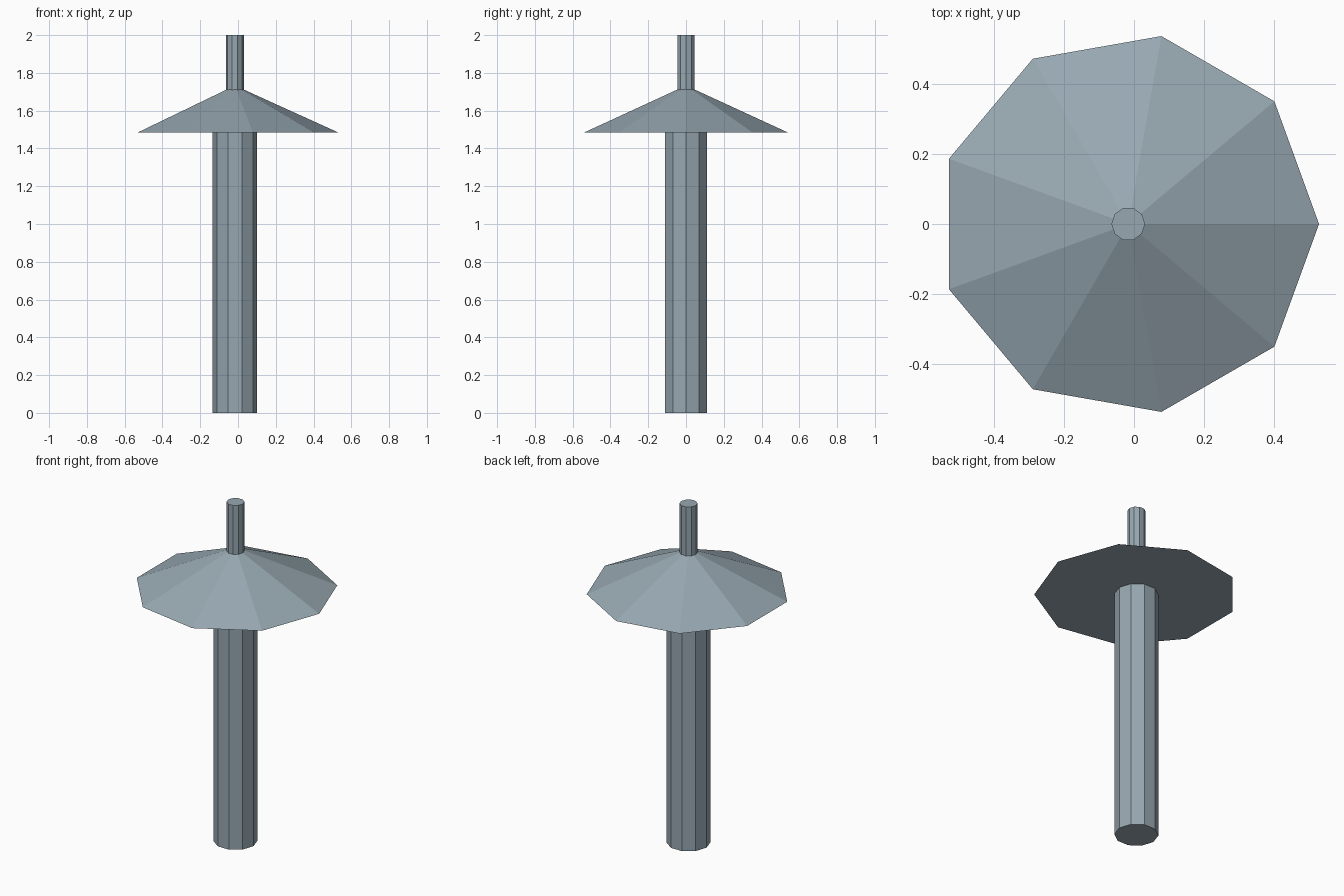
import bpy

default_cube = bpy.data.objects.get("Cube")
if default_cube:
    bpy.data.objects.remove(default_cube, do_unlink=True)

# Blue-grey metal
metal = bpy.data.materials.new("blue_grey_metal")
metal.use_nodes = True
colour = (0.31, 0.39, 0.44, 1)
metal.diffuse_color = colour
metal.node_tree.nodes["Principled BSDF"].inputs["Base Color"].default_value = colour

AXIS_X = -0.0165


def round_part(name, sides, radius, top_radius, z0, z1):
    """Faceted cone or cylinder with a corner pointing along +x."""
    bpy.ops.mesh.primitive_cone_add(
        vertices=sides, radius1=radius, radius2=top_radius,
        depth=z1 - z0, location=(AXIS_X, 0, (z0 + z1) / 2))
    part = bpy.context.object
    part.name = name
    # The primitive starts with a corner on +y; turn it to +x
    part.rotation_euler.z = -1.5707963
    part.data.materials.append(metal)
    bpy.ops.object.shade_flat()
    return part


# Thick shaft, wide conical shade and thin rod on top
round_part("main_shaft", 10, 0.118, 0.118, 0, 1.485)
round_part("cone_shade", 9, 0.5465, 0, 1.485, 1.733)
round_part("top_rod", 10, 0.048, 0.048, 1.68, 2)
